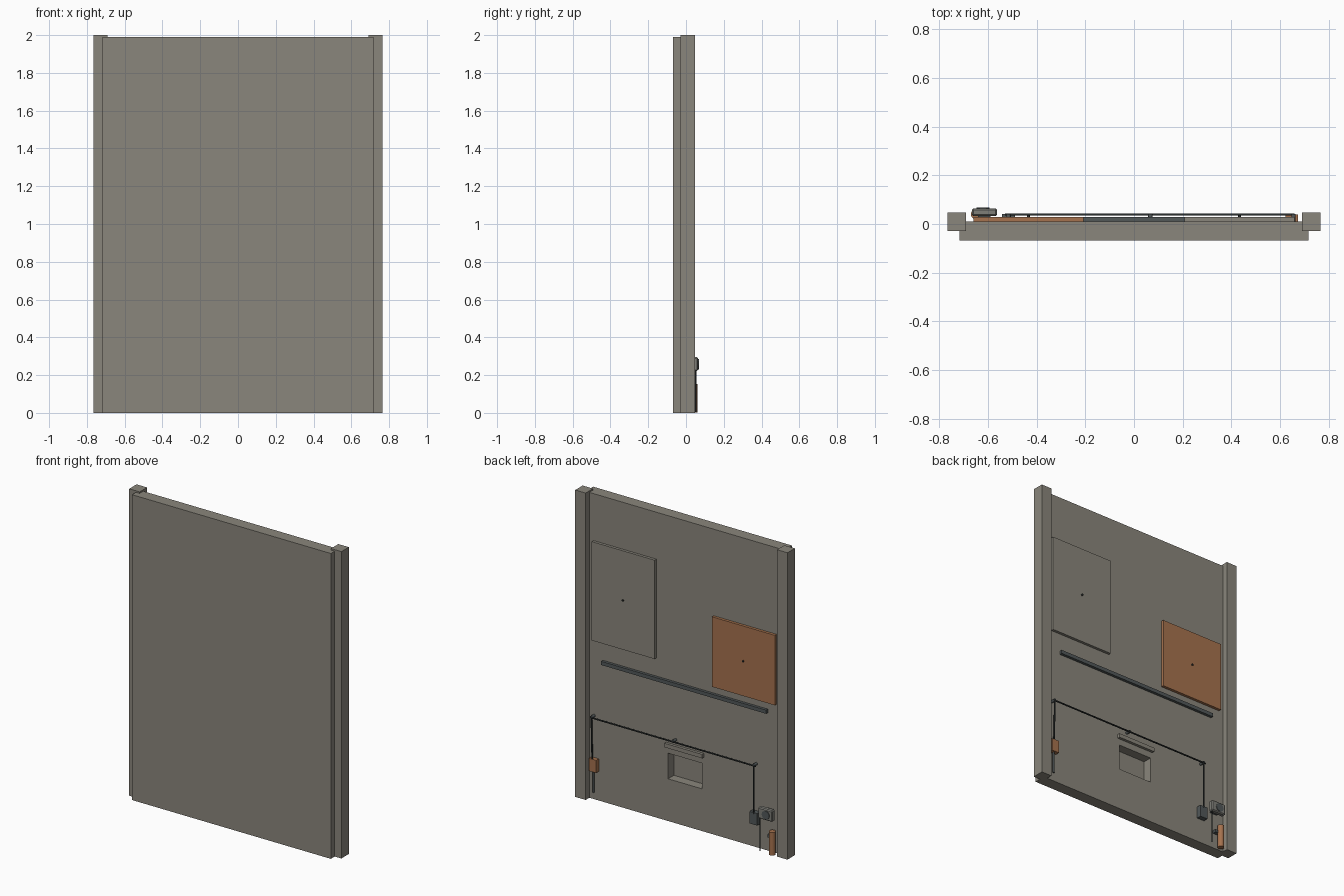
import bpy
import math
from mathutils import Vector

if "Cube" in bpy.data.objects:
    bpy.data.objects.remove(bpy.data.objects["Cube"])


def material(name, rgb):
    m = bpy.data.materials.new(name)
    lin = [((c / 255 + 0.055) / 1.055) ** 2.4 for c in rgb]
    m.diffuse_color = (*lin, 1)
    m.use_nodes = True
    m.node_tree.nodes["Principled BSDF"].inputs["Base Color"].default_value = m.diffuse_color
    return m


STONE = material("warm_grey", (138, 134, 124))
STEEL = material("device_grey", (126, 126, 120))
ORANGE = material("copper_orange", (166, 114, 78))
SLATE = material("slate", (82, 88, 89))
BLACK = material("cable_black", (42, 47, 47))


def box(name, x, y, z, mat, bevel=0):
    """Box from (min, max) pairs."""
    bpy.ops.mesh.primitive_cube_add(size=1)
    o = bpy.context.object
    o.name = name
    for v in o.data.vertices:
        v.co = [lo + (c + 0.5) * (hi - lo) for c, (lo, hi) in zip(v.co, (x, y, z))]
    o.data.materials.append(mat)
    if bevel:
        b = o.modifiers.new("bevel", 'BEVEL')
        b.width = bevel
        b.segments = 1
    return o


def rod(name, a, b, r, mat, sides=8):
    """Cylinder between two points."""
    a, b = Vector(a), Vector(b)
    d = b - a
    bpy.ops.mesh.primitive_cylinder_add(vertices=sides, radius=r, depth=d.length,
                                        location=(a + b) / 2,
                                        rotation=d.to_track_quat('Z', 'Y').to_euler())
    o = bpy.context.object
    o.name = name
    o.data.materials.append(mat)
    bpy.ops.object.shade_smooth_by_angle(angle=math.radians(50))
    return o


BACK = 0.010    # rear surface of the wall
RAIL_Y = 0.039  # plane of the cable run

# wall slab with a rear niche
wall = box("wall", (-0.717, 0.717), (-0.068, BACK), (0, 1.99), STONE)
cutter = box("niche_cutter", (-0.122, 0.122), (-0.05, 0.1), (0.275, 0.442), STONE)
cut = wall.modifiers.new("niche", 'BOOLEAN')
cut.operation = 'DIFFERENCE'
cut.object = cutter
bpy.context.view_layer.objects.active = wall
bpy.ops.object.modifier_apply(modifier="niche")
bpy.data.objects.remove(cutter)

# side posts
for side, s in (("left", -1), ("right", 1)):
    box(side + "_post", tuple(sorted((0.69 * s, 0.765 * s))), (-0.028, 0.048), (0, 2), STONE)

# boards with centre bolts
for name, x, z, mat in (("grey_board", (0.207, 0.66), (1.04, 1.684), STONE),
                        ("orange_board", (-0.66, -0.207), (0.97, 1.426), ORANGE)):
    box(name, x, (BACK, 0.028), z, mat)
    cx, cz = sum(x) / 2, sum(z) / 2
    rod(name + "_bolt", (cx, 0.026, cz), (cx, 0.036, cz), 0.006, BLACK)

# long rail and ledge over the niche
box("rail", (-0.597, 0.592), (BACK, 0.028), (0.898, 0.922), SLATE)
box("niche_ledge", (-0.136, 0.137), (BACK, 0.028), (0.484, 0.510), STONE)

# cable run with wall clips
rod("cable_run", (-0.53, RAIL_Y, 0.542), (0.66, RAIL_Y, 0.542), 0.005, BLACK)
rod("right_cable_drop", (0.655, RAIL_Y, 0.542), (0.655, 0.03, 0.26), 0.005, BLACK)
rod("left_cable_drop", (-0.515, RAIL_Y, 0.542), (-0.515, RAIL_Y, 0.23), 0.005, BLACK)
for x in (-0.515, 0.067, 0.655):
    rod("cable_clip", (x, BACK, 0.545), (x, 0.042, 0.545), 0.009, SLATE)

# junction boxes
box("orange_junction_box", (0.622, 0.674), (BACK, 0.038), (0.19, 0.272), ORANGE)
rod("conduit", (0.65, 0.022, 0.05), (0.65, 0.022, 0.20), 0.006, SLATE)
box("slate_junction_box", (-0.542, -0.488), (BACK, 0.042), (0.160, 0.238), SLATE)

# housing with a round dial, wall mount and hanging lead
box("dial_housing", (-0.666, -0.563), (0.032, 0.064), (0.222, 0.295), STEEL, 0.006)
box("housing_mount", (-0.64, -0.59), (BACK, 0.034), (0.235, 0.28), SLATE)
rod("dial", (-0.62, 0.06, 0.258), (-0.62, 0.068, 0.258), 0.027, SLATE, 16)
rod("hanging_lead", (-0.57, 0.052, 0.006), (-0.57, 0.052, 0.235), 0.004, BLACK)

# orange canister and its clamp
rod("canister", (-0.65, 0.040, 0.002), (-0.65, 0.040, 0.152), 0.02, ORANGE, 16)
box("canister_clamp", (-0.645, -0.612), (BACK, 0.035), (0.10, 0.118), SLATE)
